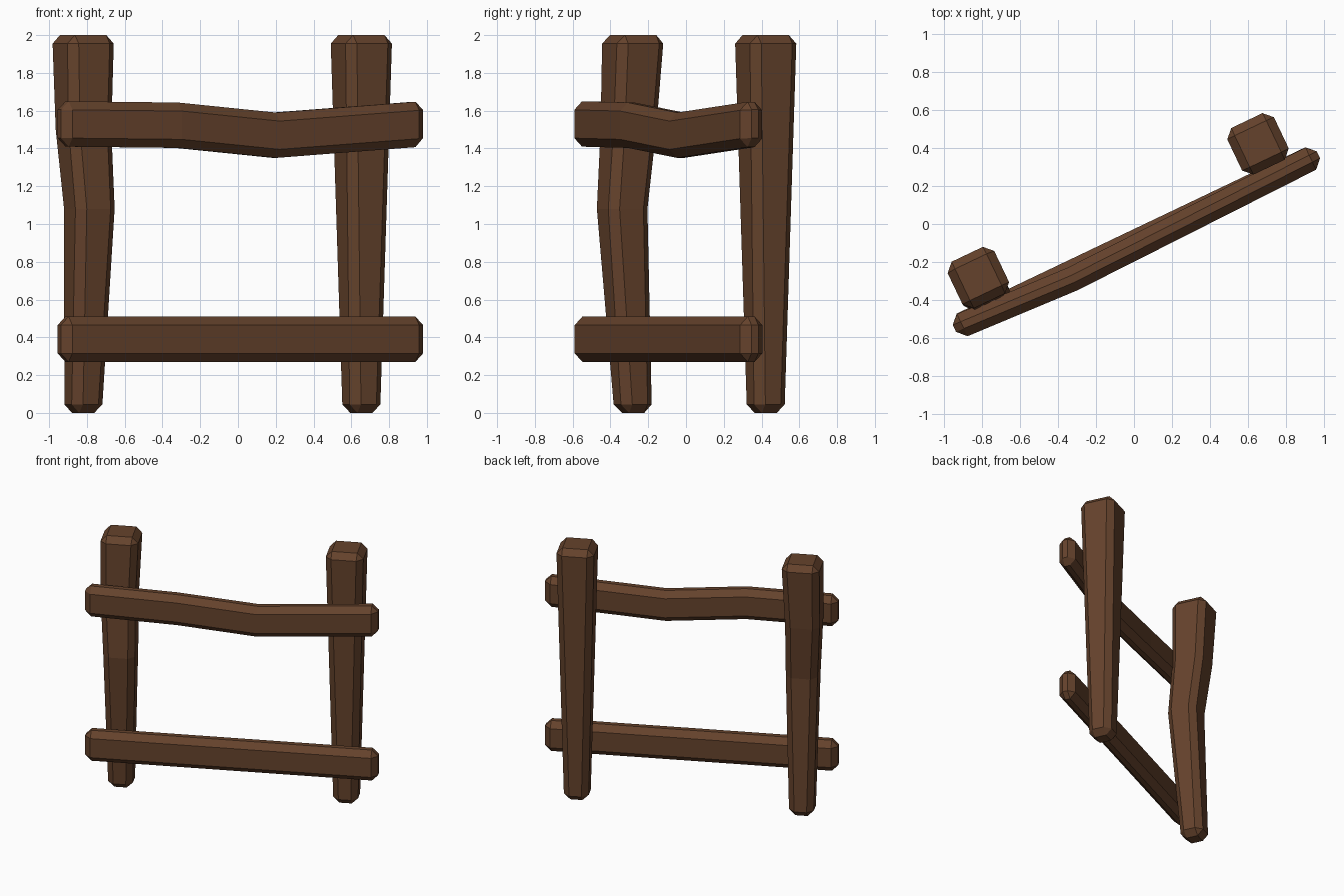
import bpy, bmesh
from math import radians
from mathutils import Vector, Matrix

if "Cube" in bpy.data.objects:
    bpy.data.objects.remove(bpy.data.objects["Cube"])

ANGLE = radians(25.5)
TURN = Matrix.Rotation(ANGLE, 3, 'Z')
ALONG, ACROSS, UP = TURN @ Vector((1, 0, 0)), TURN @ Vector((0, 1, 0)), Vector((0, 0, 1))

wood = bpy.data.materials.new("dark_wood")
wood.diffuse_color = (0.13, 0.055, 0.025, 1)
wood.use_nodes = True
wood.node_tree.nodes["Principled BSDF"].inputs["Base Color"].default_value = wood.diffuse_color


def beam(name, sections, side_a, side_b):
    """Loft rectangles (centre, size a, size b) along a path, then chamfer the edges."""
    bm = bmesh.new()
    rings = []
    for c, a, b in sections:
        rings.append([bm.verts.new(Vector(c) + side_a * a * i / 2 + side_b * b * j / 2)
                      for i, j in ((-1, -1), (1, -1), (1, 1), (-1, 1))])
    for r, s in zip(rings, rings[1:]):
        for k in range(4):
            n = (k + 1) % 4
            bm.faces.new((r[k], r[n], s[n], s[k]))
    bm.faces.new(rings[0][::-1])
    bm.faces.new(rings[-1])
    bmesh.ops.recalc_face_normals(bm, faces=bm.faces)
    mesh = bpy.data.meshes.new(name)
    bm.to_mesh(mesh)
    bm.free()
    mesh.materials.append(wood)
    ob = bpy.data.objects.new(name, mesh)
    bpy.context.collection.objects.link(ob)
    mod = ob.modifiers.new("chamfer", 'BEVEL')
    mod.width, mod.segments = 0.045, 1
    mod.limit_method, mod.angle_limit = 'ANGLE', radians(40)


def post(name, path):
    # square posts, wider towards the top
    size = lambda z: 0.178 + 0.048 * z
    beam(name, [((x, y, z), size(z), size(z)) for x, y, z in path], ALONG, ACROSS)


def rail(name, path):
    # path points: distance along, offset across, height
    mid = Vector((0.0125, -0.0925, 0))
    beam(name, [(mid + ALONG * u + ACROSS * v + UP * z, 0.13, 0.24) for u, v, z in path],
         ACROSS, UP)


# Posts: the left one is bent, the right one straight
post("left_post", [(-0.82, -0.28, 0), (-0.787, -0.338, 1.08),
                   (-0.818, -0.305, 1.5), (-0.82, -0.28, 2)])
post("right_post", [(0.653, 0.422, 0), (0.653, 0.422, 2)])

# Rails: the upper one sags
rail("lower_rail", [(-1.062, 0, 0.39), (1.062, 0, 0.39)])
rail("upper_rail", [(-1.062, 0, 1.53), (-0.39, -0.033, 1.523),
                    (0.19, -0.02, 1.47), (1.062, 0, 1.53)])
